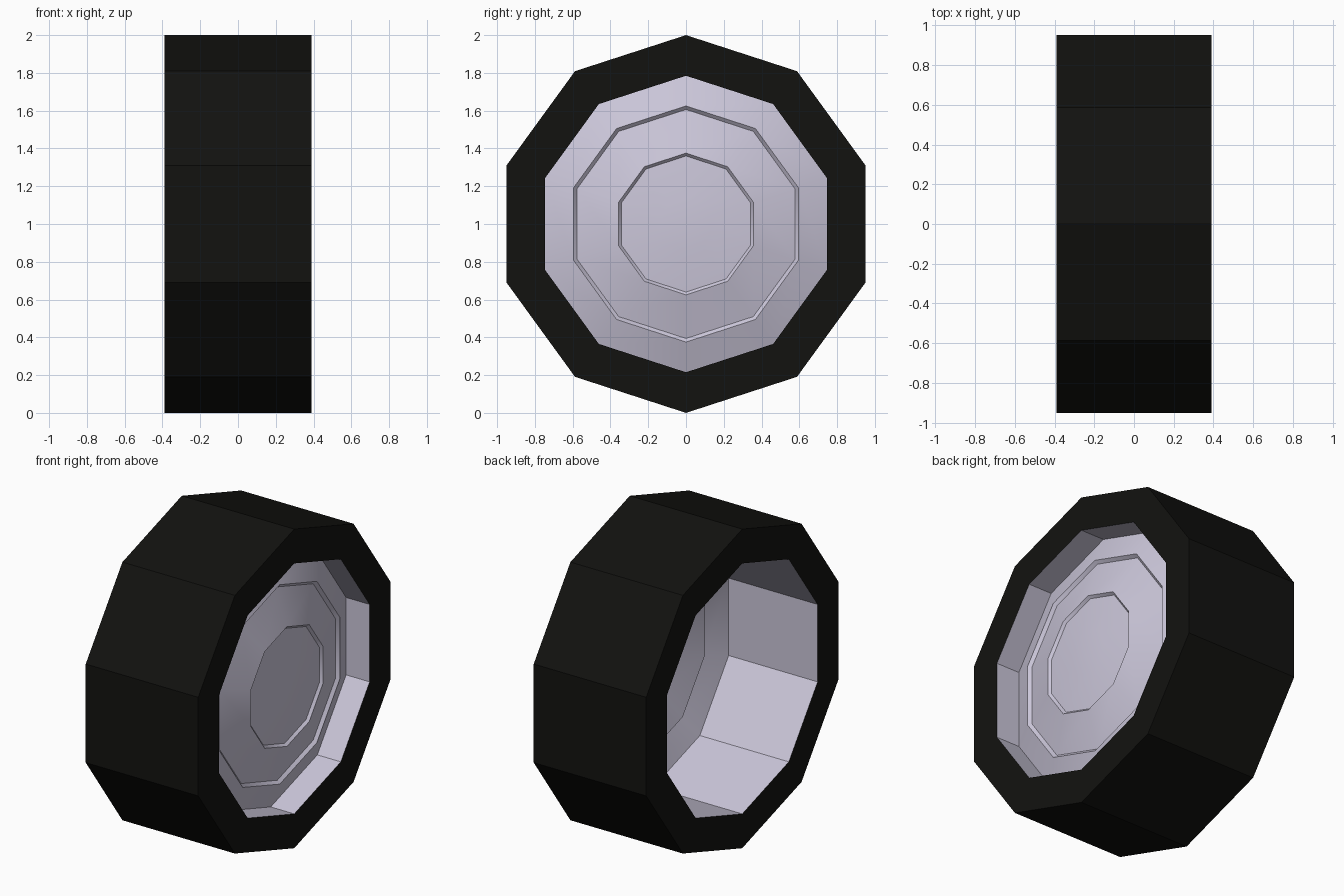
import bpy, bmesh
from math import cos, sin, tau, pi, radians

if "Cube" in bpy.data.objects:
    bpy.data.objects.remove(bpy.data.objects["Cube"])

SIDES = 10
HALF_W = 0.39      # half the tyre width
R_TYRE = 1.0
R_RIM = 0.785


def material(name, color):
    mat = bpy.data.materials.new(name)
    mat.diffuse_color = color
    mat.use_nodes = True
    mat.node_tree.nodes["Principled BSDF"].inputs["Base Color"].default_value = mat.diffuse_color
    return mat


def lathe(name, profile, mat, cap=False):
    """Spin an (x, radius) profile about the wheel axle."""
    bm = bmesh.new()
    rings = []
    for x, r in profile:
        angles = [pi / 2 + tau * k / SIDES for k in range(SIDES)]
        rings.append([bm.verts.new((x, r * cos(a), r * sin(a))) for a in angles])
    for a, b in zip(rings, rings[1:]):
        for k in range(SIDES):
            n = (k + 1) % SIDES
            bm.faces.new((a[k], a[n], b[n], b[k]))
    if cap:
        bm.faces.new(rings[-1])
    mesh = bpy.data.meshes.new(name)
    bm.to_mesh(mesh)
    bm.free()
    mesh.materials.append(mat)
    obj = bpy.data.objects.new(name, mesh)
    obj.location.z = R_TYRE
    bpy.context.collection.objects.link(obj)
    return obj


rubber = material("rubber", (0.006, 0.006, 0.005, 1))
metal = material("metal", (0.60, 0.57, 0.70, 1))

# Tyre: tread and both side walls
lathe("tyre", [(-HALF_W, R_RIM), (-HALF_W, R_TYRE),
               (HALF_W, R_TYRE), (HALF_W, R_RIM)], rubber)

# Rim: inner wall across the full width
lathe("rim_wall", [(HALF_W, R_RIM), (-HALF_W, R_RIM)], metal)

# Hub cap: shallow dome in three tiers with small inward steps
hub = lathe("hub_cap", [(0.227, R_RIM), (0.29, 0.625), (0.272, 0.606),
                        (0.34, 0.375), (0.324, 0.36), (0.345, 0.14)],
            metal, cap=True)
bpy.ops.object.select_all(action='DESELECT')
hub.select_set(True)
bpy.context.view_layer.objects.active = hub
bpy.ops.object.shade_smooth_by_angle(angle=radians(30))
